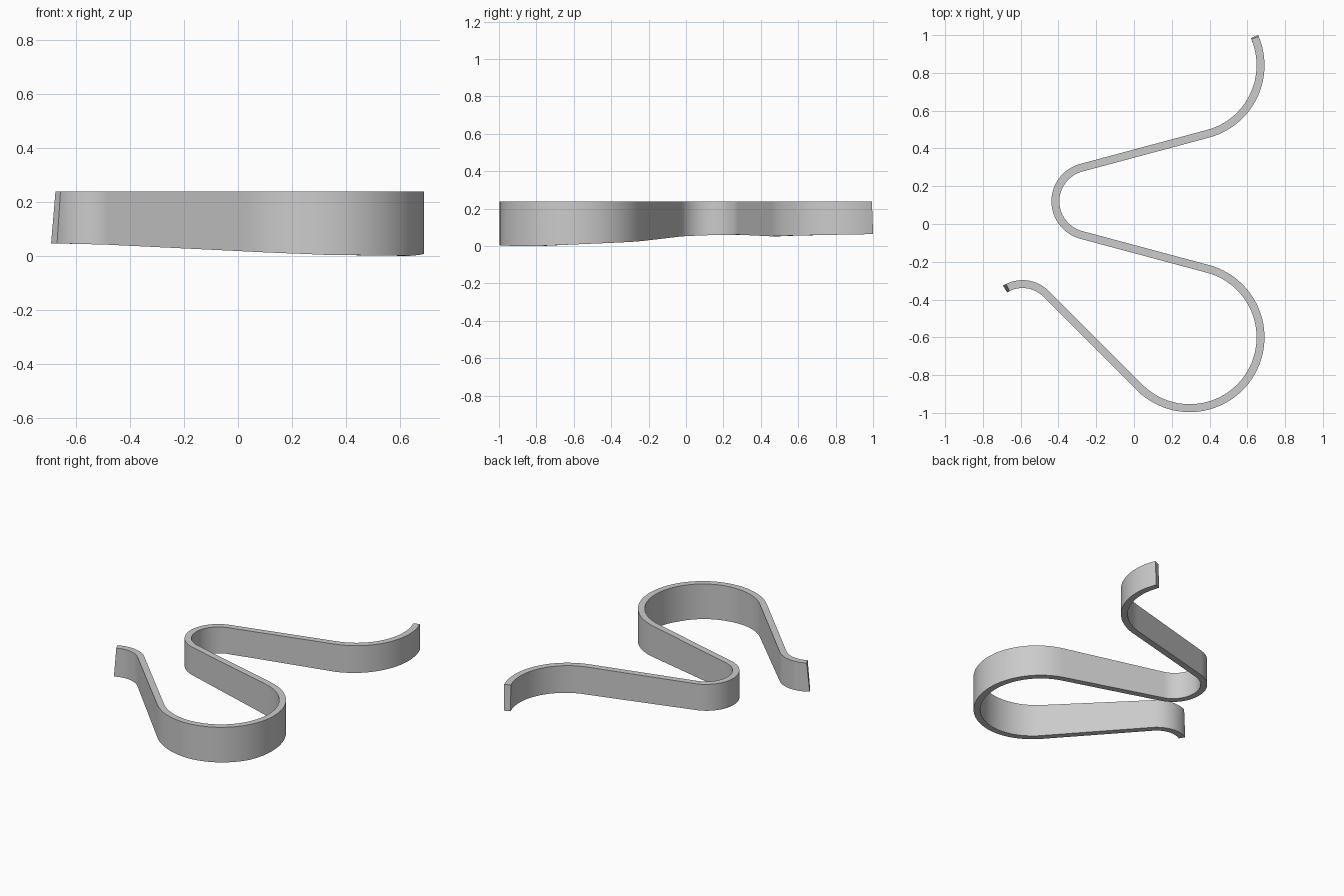
import bpy, bmesh, math

cube = bpy.data.objects.get("Cube")
if cube:
    bpy.data.objects.remove(cube, do_unlink=True)

HALF_W = 0.021   # half the strip thickness
TOP = 0.238      # level top edge

# Bends along the strip; straight runs join them.
# centre x, centre y, radius, start angle, end angle, bottom heights spread along the bend
BENDS = [
    (-0.590, -0.494, 0.176, 119, 45, (0.046, 0.041)),
    (0.295, -0.600, 0.375, 225, 435, (0.017, 0.003, 0.000, 0.015, 0.029)),
    (-0.232, 0.120, 0.184, 255, 105, (0.050, 0.058, 0.061)),
    (0.295, 0.840, 0.375, -75, 23.4, (0.052, 0.058, 0.064)),
]


def height(knots, t):
    """Linear interpolation through evenly spaced heights."""
    f = t * (len(knots) - 1)
    i = min(int(f), len(knots) - 2)
    return knots[i] + (knots[i + 1] - knots[i]) * (f - i)


def ring(bm, cx, cy, r, angle_top, angle_low, side, z):
    """Four corners of the strip's rectangular section."""
    verts = []
    for off, ang, level in ((-1, angle_low, z), (1, angle_low, z),
                            (1, angle_top, TOP), (-1, angle_top, TOP)):
        rr = r + off * side * HALF_W
        a = math.radians(ang)
        verts.append(bm.verts.new((cx + rr * math.cos(a), cy + rr * math.sin(a), level)))
    return verts


bm = bmesh.new()
rings = []
for b, (cx, cy, r, a0, a1, knots) in enumerate(BENDS):
    side = 1 if a1 > a0 else -1
    n = max(8, round(abs(a1 - a0) / 4))
    for i in range(n + 1):
        t = i / n
        a = a0 + (a1 - a0) * t
        # the two free ends are cut at a slight slant
        tilt = 0
        if b == 0 and i == 0:
            tilt = 2.7
        elif b == len(BENDS) - 1 and i == n:
            tilt = 0.5
        rings.append(ring(bm, cx, cy, r, a - tilt, a + tilt, side, height(knots, t)))

# Skin the sections and cap both ends
for p, q in zip(rings, rings[1:]):
    for k in range(4):
        m = (k + 1) % 4
        bm.faces.new((p[k], p[m], q[m], q[k]))
bm.faces.new(rings[0])
bm.faces.new(rings[-1])
bmesh.ops.recalc_face_normals(bm, faces=bm.faces)

mesh = bpy.data.meshes.new("curved_strip")
bm.to_mesh(mesh)
bm.free()
strip = bpy.data.objects.new("curved_strip", mesh)
bpy.context.collection.objects.link(strip)

# Plain grey finish
grey = bpy.data.materials.new("light_grey")
grey.use_nodes = True
colour = (0.6, 0.6, 0.6, 1.0)
grey.diffuse_color = colour
for node in grey.node_tree.nodes:
    if node.type == 'BSDF_PRINCIPLED':
        node.inputs["Base Color"].default_value = colour
mesh.materials.append(grey)

# Smooth bends, sharp rims
bpy.ops.object.select_all(action='DESELECT')
strip.select_set(True)
bpy.context.view_layer.objects.active = strip
bpy.ops.object.shade_smooth_by_angle(angle=math.radians(30))
